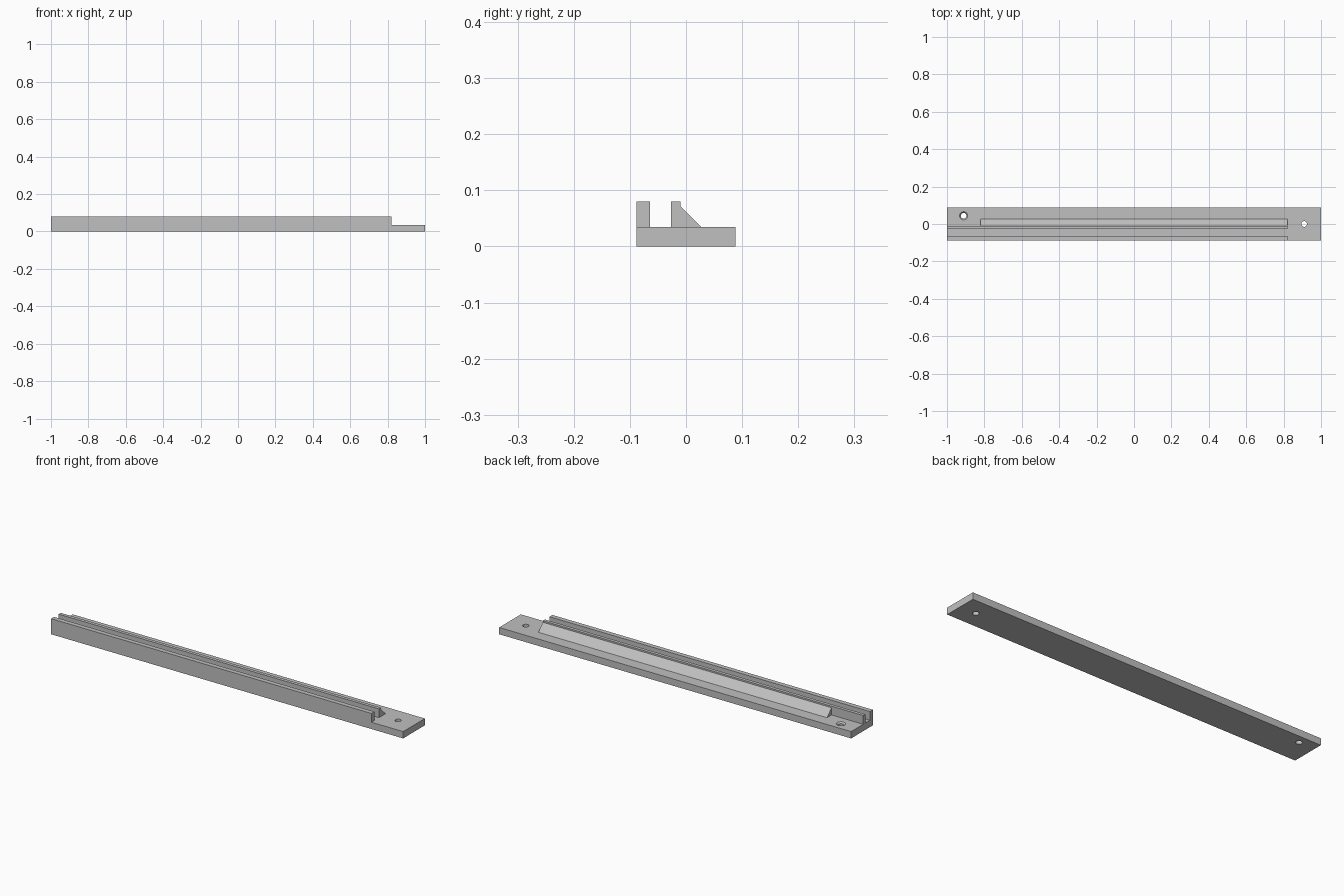
import bpy, bmesh
from mathutils import Matrix

cube = bpy.data.objects.get("Cube")
if cube:
    bpy.data.objects.remove(cube, do_unlink=True)

grey = bpy.data.materials.new("plain_grey")
grey.use_nodes = True
colour = (0.53, 0.53, 0.53, 1)
grey.diffuse_color = colour
grey.node_tree.nodes["Principled BSDF"].inputs["Base Color"].default_value = colour

BASE_TOP, RAIL_TOP = 0.035, 0.08
RAIL_END = 0.82


def finish(name, bm):
    bmesh.ops.recalc_face_normals(bm, faces=bm.faces)
    mesh = bpy.data.meshes.new(name)
    bm.to_mesh(mesh)
    bm.free()
    mesh.materials.append(grey)
    obj = bpy.data.objects.new(name, mesh)
    bpy.context.collection.objects.link(obj)
    return obj


def extrude_profile(name, profile, x0, x1):
    """Sweep a closed (y, z) profile along x."""
    bm = bmesh.new()
    face = bm.faces.new([bm.verts.new((x0, y, z)) for y, z in profile])
    swept = bmesh.ops.extrude_face_region(bm, geom=[face])["geom"]
    verts = [v for v in swept if isinstance(v, bmesh.types.BMVert)]
    bmesh.ops.translate(bm, verts=verts, vec=(x1 - x0, 0, 0))
    return finish(name, bm)


def box(y0, y1, z0, z1):
    return [(y0, z0), (y1, z0), (y1, z1), (y0, z1)]


def drill(target, name, x, y, z0, z1, r0, r1):
    """Cut a round or tapered hole down through the target."""
    bm = bmesh.new()
    bmesh.ops.create_cone(bm, cap_ends=True, segments=32, radius1=r0, radius2=r1,
                          depth=z1 - z0, matrix=Matrix.Translation((x, y, (z0 + z1) / 2)))
    cutter = finish(name, bm)
    cutter.hide_render = True
    cutter.hide_viewport = True
    cutter.display_type = 'WIRE'
    cut = target.modifiers.new(name, 'BOOLEAN')
    cut.operation = 'DIFFERENCE'
    cut.solver = 'EXACT'
    cut.object = cutter


# Base plate with a plain hole and a countersunk hole
base = extrude_profile("base_plate", box(-0.088, 0.088, 0, BASE_TOP), -1, 1)
drill(base, "left_hole_cutter", 0.91, 0, -0.02, 0.06, 0.015, 0.015)
drill(base, "right_hole_cutter", -0.911, 0.044, -0.02, 0.06, 0.015, 0.015)
drill(base, "countersink_cutter", -0.911, 0.044, BASE_TOP - 0.007, BASE_TOP + 0.001, 0.015, 0.023)

# Two parallel walls forming the slot
extrude_profile("front_wall", box(-0.088, -0.064, BASE_TOP, RAIL_TOP), -1, RAIL_END)
extrude_profile("rear_wall", box(-0.027, -0.01, BASE_TOP, RAIL_TOP), -1, RAIL_END)

# Sloped brace behind the rear wall
extrude_profile("wedge_brace", [(-0.01, BASE_TOP), (0.027, BASE_TOP), (-0.01, 0.072)],
                -RAIL_END, RAIL_END)
